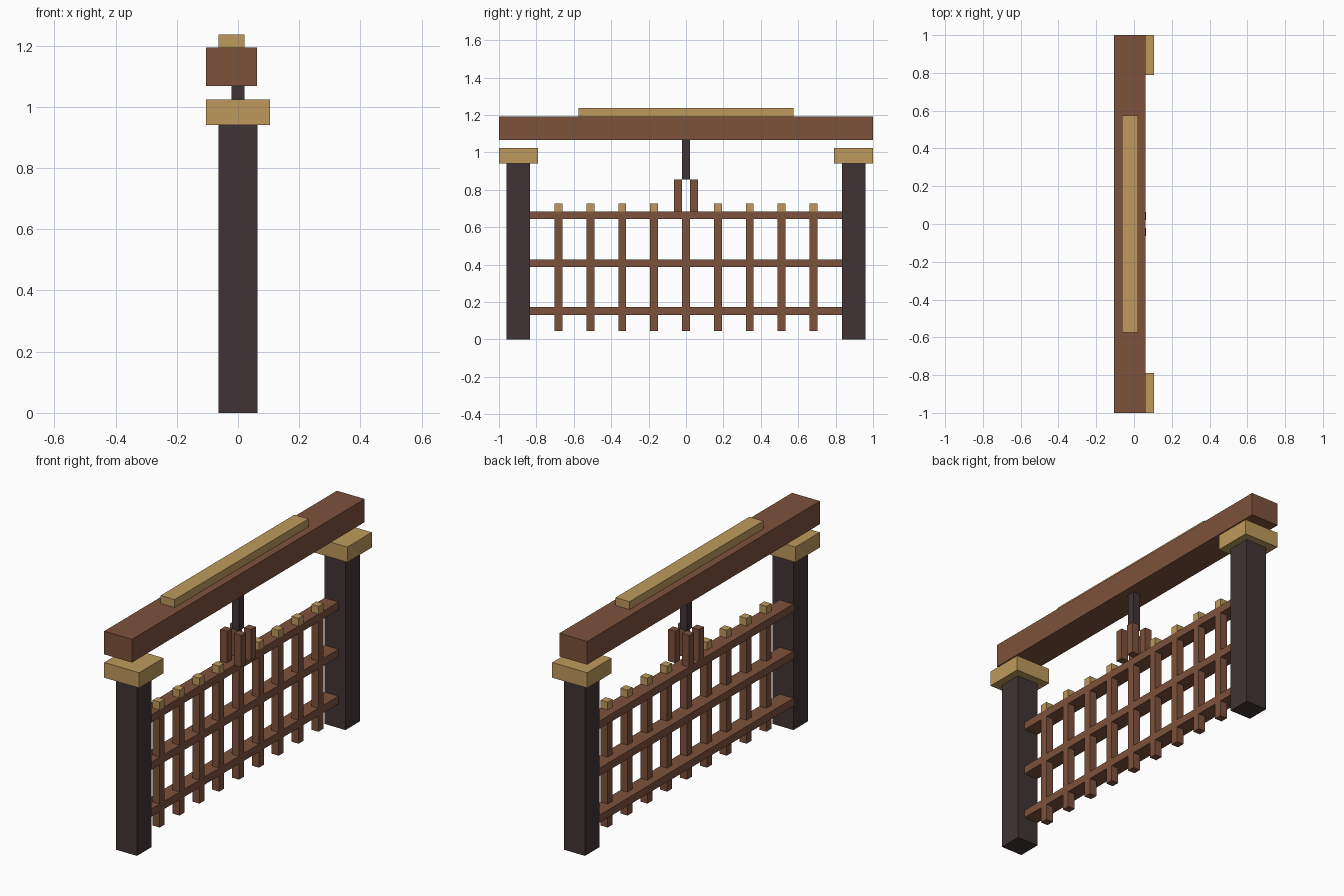
import bpy
import bmesh
from mathutils import Matrix, Vector

cube = bpy.data.objects.get("Cube")
if cube:
    bpy.data.objects.remove(cube, do_unlink=True)


def linear(c):
    c /= 255
    return c / 12.92 if c <= 0.04045 else ((c + 0.055) / 1.055) ** 2.4


def make_material(name, rgb):
    colour = [linear(c) for c in rgb] + [1.0]
    mat = bpy.data.materials.new(name)
    mat.use_nodes = True
    mat.diffuse_color = colour
    bsdf = next(n for n in mat.node_tree.nodes if n.type == 'BSDF_PRINCIPLED')
    bsdf.inputs["Base Color"].default_value = colour
    bsdf.inputs["Roughness"].default_value = 0.8
    return mat


BROWN = make_material("brown wood", (125, 82, 60))
TAN = make_material("pale wood", (190, 154, 92))
DARK = make_material("dark wood", (65, 52, 53))


def box(name, mat, x, y, z):
    """Box from (min, max) ranges on each axis."""
    lo, hi = Vector((x[0], y[0], z[0])), Vector((x[1], y[1], z[1]))
    bm = bmesh.new()
    bmesh.ops.create_cube(bm, size=1.0, matrix=Matrix.Translation((lo + hi) / 2)
                          @ Matrix.Diagonal((*(hi - lo), 1.0)))
    mesh = bpy.data.meshes.new(name)
    bm.to_mesh(mesh)
    bm.free()
    mesh.materials.append(mat)
    obj = bpy.data.objects.new(name, mesh)
    bpy.context.collection.objects.link(obj)
    return obj


def span(centre, half):
    return (centre - half, centre + half)


H = 0.021  # half thickness of the thin timbers

# Posts and their caps at both ends
for side, label in ((-1, "front"), (1, "back")):
    box(f"{label}_post", DARK, span(0, 0.0635), span(side * 0.896, 0.063), (0, 0.94))
    box(f"{label}_post_cap", TAN, span(0, 0.105), span(side * 0.895, 0.105), (0.94, 1.023))

# Overhead beam, plank on top and hanging rod
box("beam", BROWN, (-0.105, 0.062), (-1, 1), (1.067, 1.193))
box("beam_plank", TAN, (-0.063, H), (-0.575, 0.575), (1.193, 1.236))
box("hanging_rod", DARK, span(0, H), span(0, H), (0.855, 1.067))

# Gate rails, running into the posts
for label, z in (("lower", 0.152), ("middle", 0.407), ("upper", 0.664)):
    box(f"{label}_rail", BROWN, (-0.0625, H), (-0.875, 0.875), span(z, H))

# Gate bars, each with a pale tip except the central one
for i in range(-4, 5):
    y = span(i * 0.1705, H)
    box(f"gate_bar_{i + 5}", BROWN, span(0, H), y, (0.045, 0.685))
    if i:
        box(f"gate_bar_tip_{i + 5}", TAN, span(0, H), y, (0.685, 0.727))

# Four prongs gripping the rod above the upper rail
for sx in (-1, 1):
    for sy in (-1, 1):
        box("rod_prong", BROWN, span(sx * 0.042, H), span(sy * 0.042, H), (0.684, 0.856))
